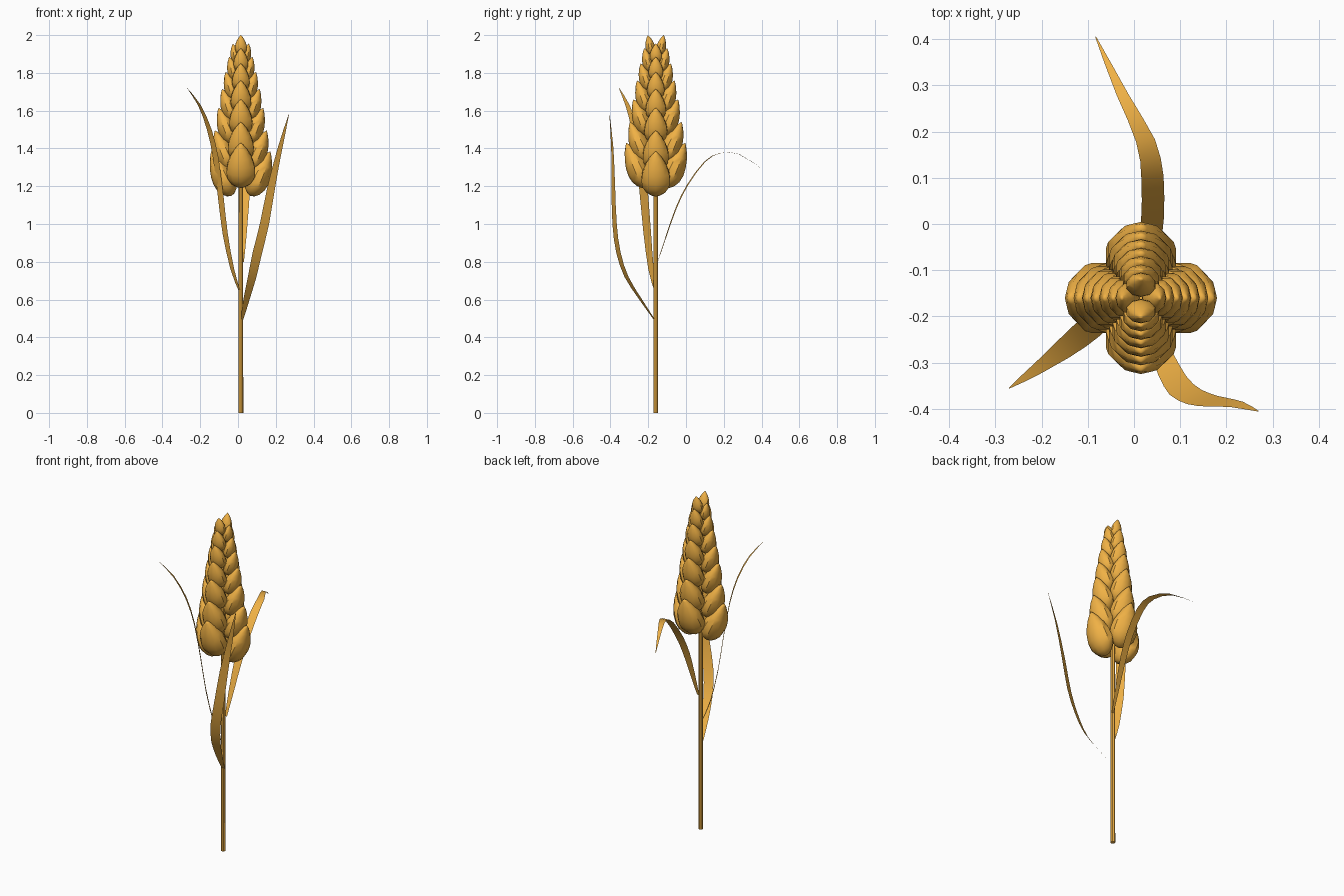
import bpy, bmesh, math
from mathutils import Vector, Matrix

if "Cube" in bpy.data.objects:
    bpy.data.objects.remove(bpy.data.objects["Cube"])

CX, CY = 0.015, -0.16          # stem axis
mat = bpy.data.materials.new("wheat_gold")
mat.diffuse_color = (0.87, 0.44, 0.06, 1)
mat.use_nodes = True
mat.node_tree.nodes["Principled BSDF"].inputs["Base Color"].default_value = mat.diffuse_color


def finish(name, bm, angle=40):
    bmesh.ops.recalc_face_normals(bm, faces=bm.faces)
    me = bpy.data.meshes.new(name)
    bm.to_mesh(me)
    bm.free()
    ob = bpy.data.objects.new(name, me)
    bpy.context.collection.objects.link(ob)
    me.materials.append(mat)
    bpy.ops.object.select_all(action='DESELECT')
    ob.select_set(True)
    bpy.context.view_layer.objects.active = ob
    bpy.ops.object.shade_smooth_by_angle(angle=math.radians(angle))
    return ob


# Stem
bm = bmesh.new()
bmesh.ops.create_cone(bm, cap_ends=True, segments=8, radius1=0.013, radius2=0.011,
                      depth=1.85, matrix=Matrix.Translation((CX, CY, 0.925)))
finish("stem", bm)

# Grain outline: (position along axis, relative radius)
GRAIN = [(0.03, 0.35), (0.1, 0.66), (0.22, 0.92), (0.36, 1.0), (0.52, 0.93),
         (0.68, 0.74), (0.84, 0.45), (0.95, 0.17)]
SIDES = 10


def add_grain(bm, base, tip, side, half_w, half_d):
    axis = tip - base
    out = side.cross(axis).normalized()
    rings = []
    for t, r in GRAIN:
        c = base + axis * t
        rings.append([bm.verts.new(c + side * (half_w * r * math.sin(a)) + out * (half_d * r * math.cos(a)))
                      for a in (2 * math.pi * k / SIDES for k in range(SIDES))])
    lo, hi = bm.verts.new(base), bm.verts.new(tip)
    for k in range(SIDES):
        j = (k + 1) % SIDES
        for a, b in zip(rings, rings[1:]):
            bm.faces.new((a[k], a[j], b[j], b[k]))
        bm.faces.new((lo, rings[0][j], rings[0][k]))
        bm.faces.new((hi, rings[-1][k], rings[-1][j]))


# Four columns of grains, side columns set slightly lower
TIPS = [1.43, 1.54, 1.66, 1.76, 1.85, 1.93, 2.0]
for name, ang, drop in (("front", -90, 0), ("right", 0, 0.045), ("back", 90, 0), ("left", 180, 0.045)):
    a = math.radians(ang)
    d = Vector((math.cos(a), math.sin(a), 0))
    side = Vector((-d.y, d.x, 0))
    bm = bmesh.new()
    for i, z in enumerate(TIPS):
        s = 1 - 0.098 * i
        c = Vector((CX, CY, z - drop))
        tip = c + d * (0.156 - 0.019 * i)
        base = c + d * 0.05 * s - Vector((0, 0, 0.225 * s + 0.012))
        add_grain(bm, base, tip, side, 0.08 * s, 0.062 * s)
    finish("grains_" + name, bm)


# Leaves: smooth ribbons through a few centre points
def leaf(name, pts, width_dir, width):
    pts = [Vector(p) for p in pts]
    w = Vector(width_dir).normalized()
    prof = [0.25, 0.65, 0.9, 1.0, 0.97, 0.82, 0.5, 0.04]
    bm = bmesh.new()
    prev = None
    n = len(pts)
    for i in range(2 * n - 1):
        k, f = divmod(i, 2)
        p, r = pts[k], prof[k]
        if f:        # Catmull-Rom midpoint
            p0, p1, p2, p3 = (pts[max(k - 1, 0)], pts[k], pts[k + 1], pts[min(k + 2, n - 1)])
            p = (p1 + p2) * 0.5625 - (p0 + p3) * 0.0625
            r = (prof[k] + prof[k + 1]) / 2
        pair = [bm.verts.new(p - w * width * r / 2), bm.verts.new(p + w * width * r / 2)]
        if prev:
            bm.faces.new((prev[0], prev[1], pair[1], pair[0]))
        prev = pair
    return finish(name, bm)


leaf("leaf_front_right", [(0.02, -0.165, 0.49), (0.045, -0.24, 0.6), (0.075, -0.315, 0.72),
     (0.103, -0.358, 0.85), (0.14, -0.378, 1.0), (0.177, -0.385, 1.2),
     (0.222, -0.39, 1.4), (0.269, -0.405, 1.58)], (0.9, 0.42, 0), 0.056)
leaf("leaf_front_left", [(0.01, -0.16, 0.64), (-0.03, -0.185, 0.76), (-0.068, -0.205, 0.95),
     (-0.092, -0.222, 1.15), (-0.118, -0.243, 1.35), (-0.152, -0.27, 1.5),
     (-0.205, -0.31, 1.63), (-0.27, -0.355, 1.72)], (-0.56, 0.82, 0), 0.054)
leaf("leaf_back", [(0.025, -0.15, 0.8), (0.03, -0.1, 0.95), (0.035, -0.05, 1.09),
     (0.04, 0.01, 1.21), (0.04, 0.1, 1.33), (0.025, 0.18, 1.375),
     (-0.025, 0.28, 1.37), (-0.083, 0.405, 1.29)], (1, 0.15, 0), 0.05)
